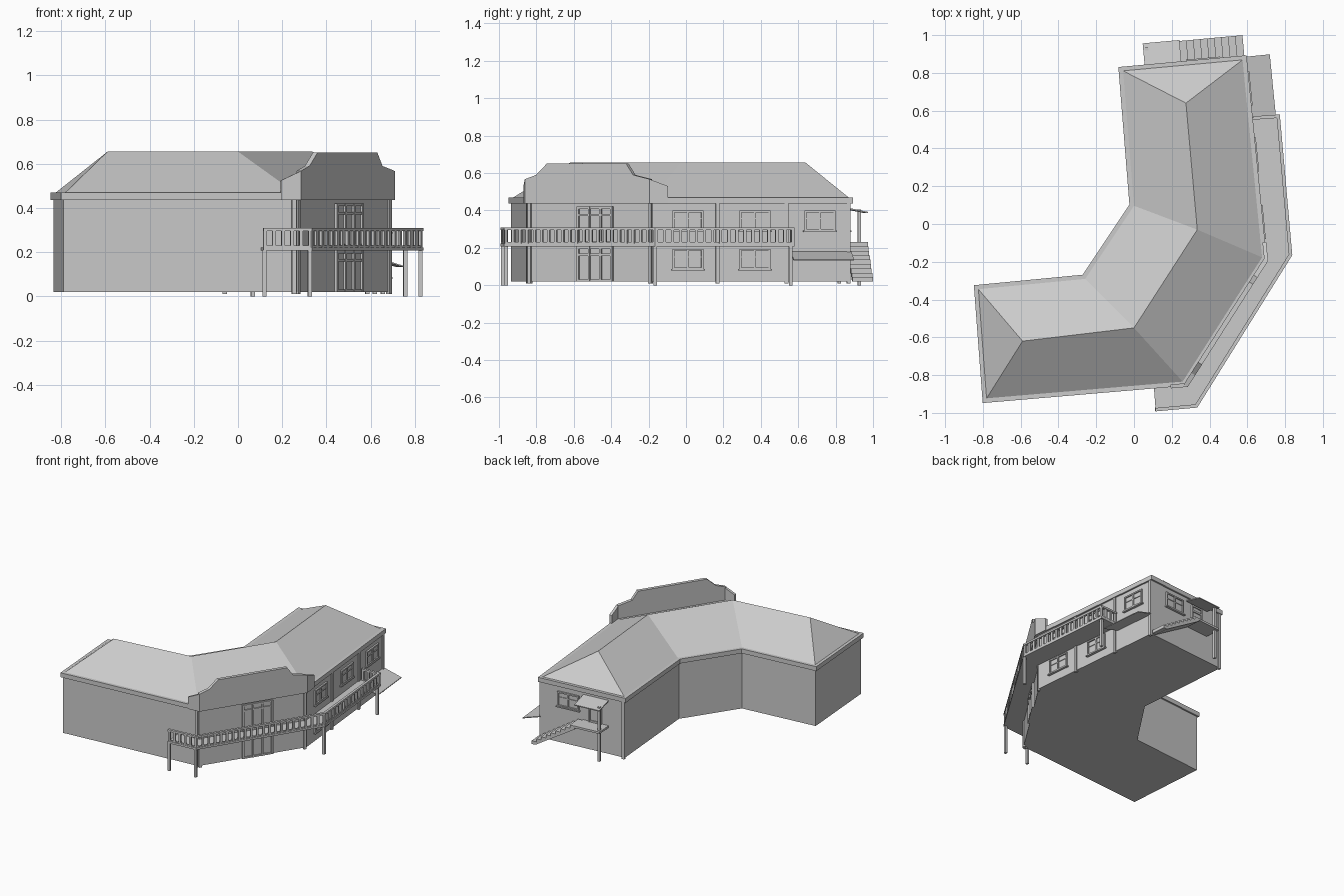
import bpy, bmesh
from mathutils import Vector as V

if "Cube" in bpy.data.objects:
    bpy.data.objects.remove(bpy.data.objects["Cube"])

# wall plan, counter-clockwise
E, D, C, B = (-.79, -.935), (.265, -.845), (.69, -.18), (.585, .88)
A, H, G, F = (-.07, .82), (-.012, .10), (-.265, -.28), (-.835, -.335)
PLAN = [E, D, C, B, A, H, G, F]


def solid(bm, pts, vec):
    """Extrude a planar outline along a vector."""
    face = bm.faces.new([bm.verts.new(p) for p in pts])
    ext = bmesh.ops.extrude_face_region(bm, geom=[face], use_keep_orig=True)
    bmesh.ops.translate(bm, vec=vec, verts=[g for g in ext['geom'] if isinstance(g, bmesh.types.BMVert)])


def finish(name, bm):
    bmesh.ops.recalc_face_normals(bm, faces=bm.faces)
    me = bpy.data.meshes.new(name)
    bm.to_mesh(me)
    bm.free()
    ob = bpy.data.objects.new(name, me)
    bpy.context.collection.objects.link(ob)
    return ob


def prism(name, plan, z0, z1):
    bm = bmesh.new()
    solid(bm, [V((x, y, z0)) for x, y in plan], V((0, 0, z1 - z0)))
    return finish(name, bm)


class Wall:
    """Local frame: s along the wall, o outward, z up."""
    def __init__(self, p, q):
        self.p = V((*p, 0))
        d = V((*q, 0)) - self.p
        self.len = d.length
        self.d = d.normalized()
        self.n = V((self.d.y, -self.d.x, 0))

    def at(self, s, o, z):
        return self.p + self.d * s + self.n * o + V((0, 0, z))

    def panel(self, bm, prof, o0, o1):
        solid(bm, [self.at(s, o0, z) for s, z in prof], self.n * (o1 - o0))

    def box(self, bm, s0, s1, z0, z1, o0, o1):
        self.panel(bm, [(s0, z0), (s1, z0), (s1, z1), (s0, z1)], o0, o1)

    def sheet(self, bm, prof, s0, s1):
        solid(bm, [self.at(s0, o, z) for o, z in prof], self.d * (s1 - s0))


def offset(plan, dist):
    out = []
    for i, p in enumerate(plan):
        a = Wall(plan[i - 1], p).n
        b = Wall(p, plan[(i + 1) % len(plan)]).n
        m = (a + b) / (1 + a.dot(b)) * dist
        out.append((p[0] + m.x, p[1] + m.y))
    return out


front, bay, side, back = Wall(E, D), Wall(D, C), Wall(C, B), Wall(B, A)

# body and eave band
prism("walls", PLAN, .02, .45)
prism("eave_band", offset(PLAN, .012), .437, .47)

# hipped roof over the bent plan
bm = bmesh.new()
e = [bm.verts.new((x, y, .468)) for x, y in offset(PLAN, -.008)]
r = [bm.verts.new((x, y, .655)) for x, y in [(.275, .64), (.335, -.03), (0, -.55), (-.59, -.62)]]
vE, vD, vC, vB, vA, vH, vG, vF = e
for f in [(vE, vD, r[2], r[3]), (vD, vC, r[1], r[2]), (vC, vB, r[0], r[1]), (vB, vA, r[0]),
          (vA, vH, r[1], r[0]), (vH, vG, r[2], r[1]), (vG, vF, r[3], r[2]), (vF, vE, r[3])]:
    bm.faces.new(f)
bm.faces.new(e)
finish("roof", bm)

# shaped parapet with short returns
D2, C2 = (.285, -.862), (.71, -.195)
par = Wall(D2, C2)
L = par.len
bm = bmesh.new()
par.panel(bm, [(0, .437), (L, .437), (L, .567), (L - .105, .59), (L - .148, .65),
               (.139, .65), (.072, .59), (0, .567)], -.025, 0)
w = Wall((.195, -.87), D2)
w.panel(bm, [(0, .437), (w.len, .437), (w.len, .567), (0, .525)], -.02, 0)
w = Wall(C2, (.70, -.096))
w.panel(bm, [(0, .437), (w.len, .437), (w.len, .53 + .037), (w.len, .53), (0, .567)][:2]
        + [(w.len, .53), (0, .567)], -.02, 0)
finish("parapet", bm)

# corner and wall pilasters
bm = bmesh.new()
for wall, ss in [(front, [front.len - .012]), (bay, [.012, bay.len - .012]),
                 (side, [.35, .72, side.len - .01]), (back, [back.len - .01])]:
    for s in ss:
        wall.box(bm, s - .01, s + .01, .01, .44, -.01, .008)
finish("pilasters", bm)


def window(name, wall, c, z0, z1, w=.165):
    bm = bmesh.new()
    a, b, t, zm = c - w / 2, c + w / 2, .01, z0 + (z1 - z0) * .58
    wall.box(bm, a, b, z0, z1, -.005, .003)
    for s in (a, c - t / 2, b - t):
        wall.box(bm, s, s + t, z0, z1, 0, .011)
    for z in (z0, z1 - t):
        wall.box(bm, a, b, z, z + t, 0, .012)
    wall.box(bm, a, b, zm, zm + .006, 0, .008)
    wall.box(bm, a - .008, b + .008, z0 - .006, z0 + .002, 0, .018)
    finish(name, bm)


for i, c in enumerate((.19, .55)):
    window(f"upper_window_{i}", side, c, .29, .40)
    window(f"lower_window_{i}", side, c, .085, .195)
window("upper_window_end", side, .90, .29, .40)
window("back_window", back, .22, .29, .40)


def door(name, wall, c, w, z0, z1, leaves):
    bm = bmesh.new()
    a, t = c - w / 2, .012
    wall.box(bm, a, a + w, z0, z1, -.005, .004)
    for i in range(leaves + 1):
        s = a + (w - t) * i / leaves
        wall.box(bm, s, s + t, z0, z1, 0, .014)
    for z in (z0, z1 - .05, z1 - t):
        wall.box(bm, a, a + w, z, z + t, 0, .012)
    finish(name, bm)


door("upper_double_door", bay, .43, .225, .225, .42, 3)
door("lower_double_door", bay, .43, .225, .02, .207, 3)
door("back_door", back, .43, .10, .23, .40, 1)

# balcony deck
P = [(.115, -.992), (.335, -.972), (.838, -.165), (.772, .58)]
prism("balcony_deck", P + [(.612, .565), (.685, -.18), (.265, -.84), (.105, -.86)], .207, .222)

# railing: top rail, bottom rail, balusters
bm = bmesh.new()
for p, q in list(zip(P, P[1:])) + [(P[3], (.63, .57))]:
    w = Wall(p, q)
    w.box(bm, 0, w.len, .295, .309, -.018, 0)
    w.box(bm, 0, w.len, .222, .23, -.014, -.004)
    n = max(2, round(w.len / .045))
    for i in range(n + 1):
        s = (w.len - .016) * i / n
        w.box(bm, s, s + .016, .222, .297, -.015, -.003)
finish("balcony_railing", bm)

# balcony support posts
bm = bmesh.new()
for x, y in [(.12, -.98), (.325, -.962), (.825, -.165), (.757, .56)]:
    w = Wall((x, y), (x + .1, y + .008))
    w.box(bm, -.009, .009, 0, .21, -.009, .009)
finish("balcony_posts", bm)

# side canopy below the end of the balcony
bm = bmesh.new()
side.sheet(bm, [(0, .18), (.135, .138), (.135, .132), (0, .173)], .745, side.len + .005)
finish("side_canopy", bm)

# back landing, stairs, post and canopy
bm = bmesh.new()
back.box(bm, .335, .53, .215, .23, 0, .12)
finish("back_landing", bm)

bm = bmesh.new()
N, run, rise = 9, .335 / 9, .21 / 9
prof = [(0, .02)]
for i in range(N):
    prof += [(i * run, .02 + (i + 1) * rise), ((i + 1) * run, .02 + (i + 1) * rise)]
prof += [(.335, .205), (.03, .02)]
back.panel(bm, prof, .01, .12)
finish("back_stairs", bm)

bm = bmesh.new()
back.box(bm, .503, .521, 0, .405, .085, .103)
finish("back_post", bm)

bm = bmesh.new()
back.sheet(bm, [(0, .418), (.125, .392), (.125, .385), (0, .41)], .335, .53)
finish("back_canopy", bm)
